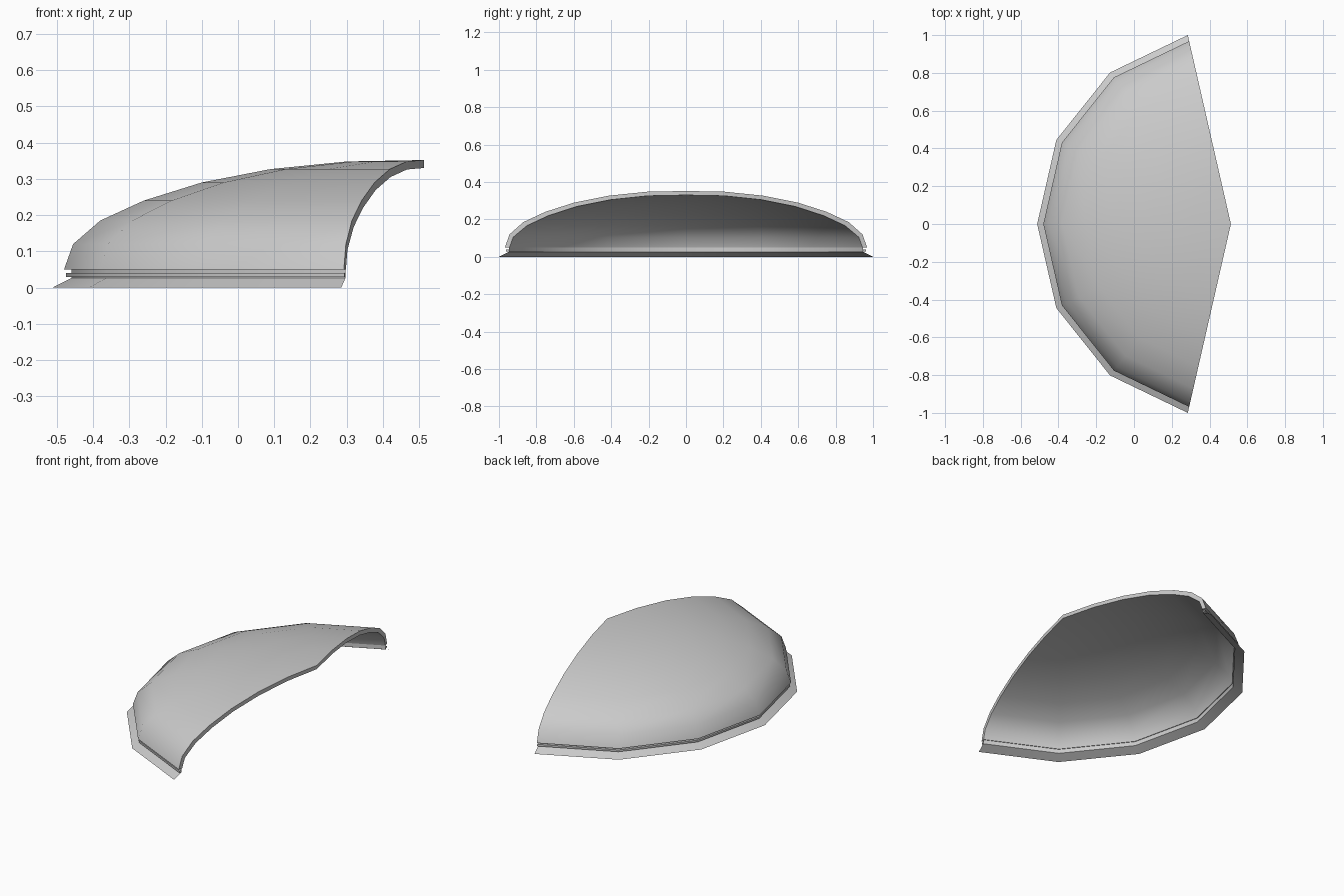
import bpy, bmesh
from math import sin, cos, pi

if "Cube" in bpy.data.objects:
    bpy.data.objects.remove(bpy.data.objects["Cube"])

CX = 0.513                 # revolve axis: the tip of the shell
STEP = 2 * pi / 14         # six sides of a 14-sided dome
ANGLES = [pi + k * STEP for k in range(-3, 4)]


def revolve(name, profile, closed):
    """Sweep an (r, z) profile round the axis; closed sections get end caps."""
    bm = bmesh.new()
    rows = [[bm.verts.new((CX + r * cos(a), r * sin(a), z)) for r, z in profile]
            for a in ANGLES]
    n = len(profile)
    for a, b in zip(rows, rows[1:]):
        for i in range(n if closed else n - 1):
            j = (i + 1) % n
            bm.faces.new((a[i], b[i], b[j], a[j]))
    if closed:
        bm.faces.new(rows[0])
        bm.faces.new(rows[-1][::-1])
    bmesh.ops.remove_doubles(bm, verts=bm.verts[:], dist=1e-5)
    if closed:
        bmesh.ops.recalc_face_normals(bm, faces=bm.faces[:])
    else:
        bm.normal_update()
        for f in bm.faces[:]:
            c = f.calc_center_median()
            if f.normal.x * (c.x - CX) + f.normal.y * c.y < 0:
                f.normal_flip()
    mesh = bpy.data.meshes.new(name)
    bm.to_mesh(mesh)
    bm.free()
    obj = bpy.data.objects.new(name, mesh)
    bpy.context.collection.objects.link(obj)
    bpy.ops.object.select_all(action='DESELECT')
    obj.select_set(True)
    bpy.context.view_layer.objects.active = obj
    bpy.ops.object.shade_smooth_by_angle(angle=0.7)
    return obj


# Dome shell with wall thickness
outer = [(0.993, 0.05), (0.968, 0.12), (0.893, 0.185), (0.773, 0.24),
         (0.613, 0.29), (0.423, 0.327), (0.213, 0.348), (0, 0.352)]
inner = [(0, 0.33), (0.21, 0.326), (0.415, 0.305), (0.6, 0.269),
         (0.755, 0.22), (0.872, 0.167), (0.948, 0.105), (0.968, 0.05)]
revolve("dome_shell", outer + inner, True)

# Raised band between two grooves, on a thin neck
revolve("trim_band", [(0.972, 0.029), (0.988, 0.029), (0.988, 0.04), (0.972, 0.04)], True)
revolve("neck", [(0.972, 0.025), (0.972, 0.05)], False)

# Flared base skirt
revolve("base_skirt", [(1.0257, 0), (0.972, 0.027)], False)
